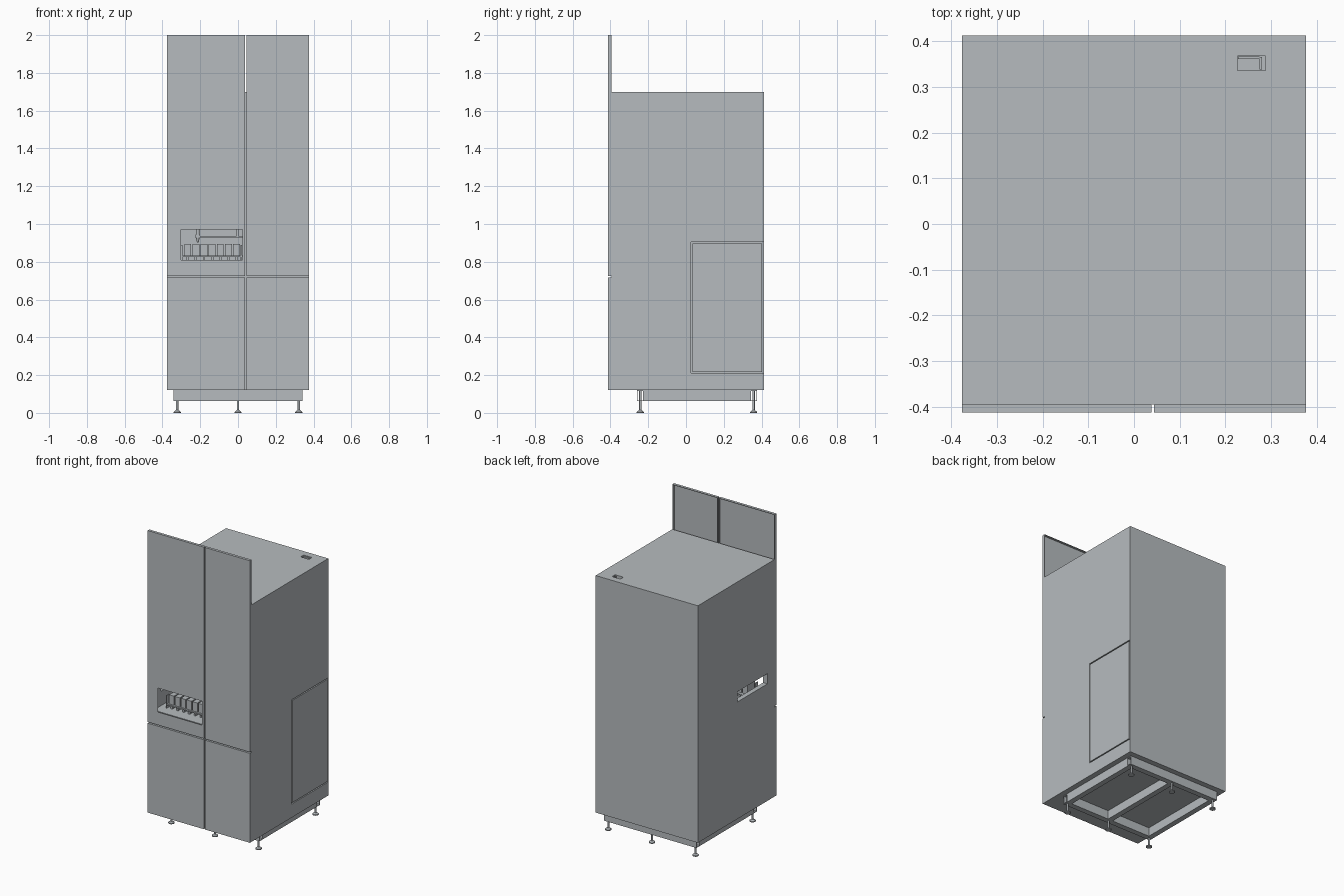
import bpy, bmesh
from mathutils import Matrix

if "Cube" in bpy.data.objects:
    bpy.data.objects.remove(bpy.data.objects["Cube"], do_unlink=True)


def material(name, rgb):
    mat = bpy.data.materials.new(name)
    mat.use_nodes = True
    mat.diffuse_color = (*rgb, 1)
    mat.node_tree.nodes["Principled BSDF"].inputs["Base Color"].default_value = (*rgb, 1)
    return mat


GREY = material("cabinet_grey", (0.47, 0.50, 0.52))


def finish(name, bm):
    mesh = bpy.data.meshes.new(name)
    bm.to_mesh(mesh)
    bm.free()
    obj = bpy.data.objects.new(name, mesh)
    bpy.context.collection.objects.link(obj)
    mesh.materials.append(GREY)
    return obj


def box(name, x, y, z):
    """Box from (min, max) ranges."""
    bm = bmesh.new()
    bmesh.ops.create_cube(bm, size=1)
    for v in bm.verts:
        v.co = [r[0] + (c + 0.5) * (r[1] - r[0]) for c, r in zip(v.co, (x, y, z))]
    return finish(name, bm)


def cut(obj, x, y, z):
    """Remove a box-shaped volume from an object."""
    cutter = box("cutter", x, y, z)
    cutter.hide_render = True
    mod = obj.modifiers.new("cut", "BOOLEAN")
    mod.operation = "DIFFERENCE"
    mod.solver = "EXACT"
    mod.object = cutter
    bpy.context.view_layer.objects.active = obj
    bpy.ops.object.modifier_apply(modifier=mod.name)
    bpy.data.objects.remove(cutter, do_unlink=True)


def lathe(name, x, y, profile, sides=20):
    """Stack of cones given as (z0, r0, z1, r1)."""
    bm = bmesh.new()
    for z0, r0, z1, r1 in profile:
        bmesh.ops.create_cone(bm, cap_ends=True, segments=sides, radius1=r0, radius2=r1,
                              depth=z1 - z0, matrix=Matrix.Translation((x, y, (z0 + z1) / 2)))
    obj = finish(name, bm)
    bpy.ops.object.select_all(action="DESELECT")
    obj.select_set(True)
    bpy.context.view_layer.objects.active = obj
    bpy.ops.object.shade_smooth_by_angle()
    return obj


W, FRONT, BACK = 0.377, -0.413, 0.413
BODY_FRONT, BASE, TOP = -0.395, 0.12, 1.70

# Cabinet body with dispensing compartment and side opening
body = box("cabinet_body", (-W, W), (BODY_FRONT, BACK), (BASE, TOP))
cut(body, (-0.345, 0.035), (-0.45, 0.0), (0.805, 0.972))
cut(body, (-0.45, -0.33), (-0.32, -0.004), (0.90, 0.968))

# Service hatch outline on the left side
G = 0.007
for y, z in (((0.027, 0.027 + G), (0.21, 0.905)), ((0.402, 0.402 + G), (0.21, 0.905)),
             ((0.03, 0.406), (0.21, 0.21 + G)), ((0.03, 0.406), (0.898, 0.898 + G))):
    cut(body, (W - 0.01, W + 0.05), y, z)

# Cable socket on the roof
cut(body, (0.227, 0.288), (0.336, 0.368), (TOP - 0.025, TOP + 0.05))
box("socket_rocker", (0.275, 0.280), (0.338, 0.366), (TOP - 0.025, TOP - 0.004))
box("socket_lip", (0.228, 0.275), (0.361, 0.367), (TOP - 0.025, TOP - 0.006))

# Folded-sheet front panels, open at the back
SHEET = 0.004
columns = {"right": (-W, 0.038), "left": (0.044, W)}
rows = {"upper": (0.724, 2.0), "lower": (BASE, 0.716)}
for side, x in columns.items():
    for level, z in rows.items():
        panel = box(f"{level}_{side}_panel", x, (FRONT, BODY_FRONT), z)
        cut(panel, (x[0] + SHEET, x[1] - SHEET), (FRONT + SHEET, 0),
            (z[0] + SHEET, z[1] - SHEET))
        if (level, side) == ("upper", "right"):
            cut(panel, (-0.302, 0.024), (-0.5, 0), (0.81, 0.97))

# Row of containers on small supports inside the compartment
box("container_shelf", (-0.30, 0.024), (-0.33, -0.22), (0.826, 0.834))
for i in range(7):
    x = -0.284 + i * 0.043
    box(f"container_{i + 1}", (x, x + 0.036), (-0.32, -0.24), (0.834, 0.895))
    box(f"container_support_{i + 1}", (x + 0.012, x + 0.024), (-0.32, -0.24), (0.805, 0.826))
for name, x in (("right", (-0.301, -0.295)), ("left", (0.012, 0.020))):
    box(f"{name}_shelf_post", x, (-0.33, -0.30), (0.805, 0.89))

# Gantry rail with dispensing nozzle
box("gantry_rail", (-0.20, 0.024), (-0.30, -0.285), (0.927, 0.937))
box("gantry_post", (-0.008, 0.003), (-0.30, -0.285), (0.937, 0.972))
box("nozzle_carriage", (-0.225, -0.20), (-0.305, -0.28), (0.925, 0.945))
lathe("nozzle", -0.213, -0.2925, ((0.902, 0.004, 0.925, 0.010), (0.945, 0.010, 0.972, 0.010)))

# Base frame: open tubes front and back, beams running between them
X0, X1, Z = -0.341, 0.341, (0.062, BASE)
for name, y in (("front", (-0.26, -0.223)), ("back", (0.34, 0.377))):
    tube = box(f"{name}_base_tube", (X0, X1), y, Z)
    cut(tube, (-0.5, 0.5), (y[0] + 0.004, y[1] - 0.004), (Z[0] + 0.004, Z[1] - 0.004))
for name, x in (("right", X0 + 0.018), ("middle", 0), ("left", X1 - 0.018)):
    box(f"{name}_base_beam", (x - 0.018, x + 0.018), (-0.223, 0.34), Z)

# Levelling feet
for row, y in (("front", -0.242), ("back", 0.358)):
    for side, x in (("right", -0.322), ("middle", 0), ("left", 0.322)):
        lathe(f"{row}_{side}_foot", x, y,
              ((0, 0.019, 0.006, 0.019), (0.006, 0.017, 0.014, 0.008), (0.014, 0.006, BASE, 0.006)))
